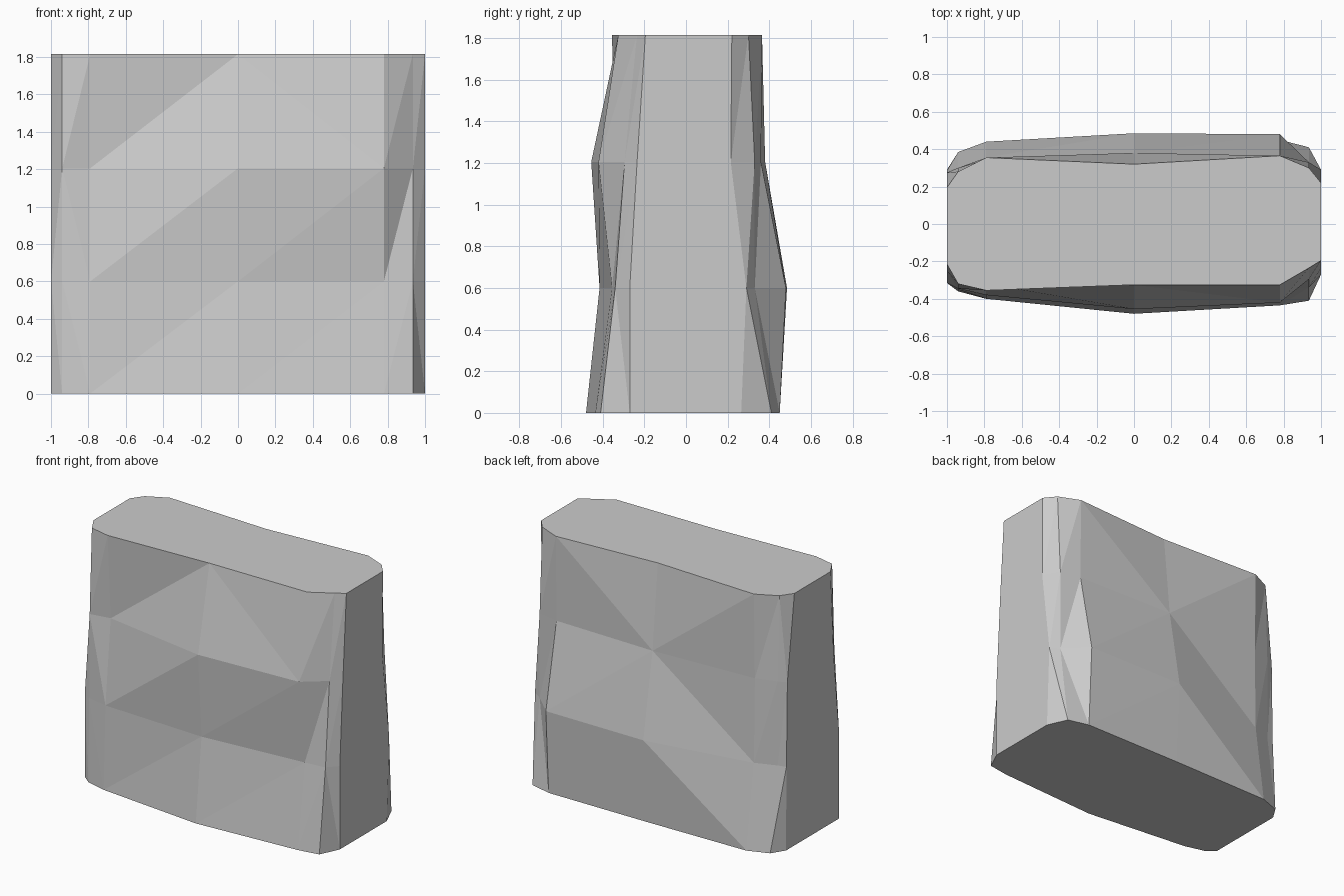
import bpy
import bmesh

cube = bpy.data.objects.get("Cube")
if cube:
    bpy.data.objects.remove(cube, do_unlink=True)

# Stone colour
stone = bpy.data.materials.new("stone_grey")
stone.use_nodes = True
colour = (0.6, 0.6, 0.6, 1)
stone.diffuse_color = colour
stone.node_tree.nodes["Principled BSDF"].inputs["Base Color"].default_value = colour

# Column positions, ring heights, and surface depth per ring (bottom to top)
columns = [-1, -.94, -.79, 0, .78, .935, 1]
heights = [0, .6, 1.205, 1.815]
front_depth = [
    [-.31, -.36, -.40, -.48, -.435, -.41, -.27],
    [-.315, -.35, -.38, -.415, -.355, -.34, -.27],
    [-.25, -.345, -.32, -.455, -.42, -.295, -.235],
    [-.215, -.32, -.355, -.325, -.325, -.235, -.195]]
back_depth = [
    [.29, .385, .44, .45, .45, .41, .265],
    [.285, .30, .355, .485, .48, .33, .29],
    [.275, .30, .345, .38, .36, .33, .215],
    [.195, .28, .355, .32, .365, .30, .22]]

# Crease direction of each panel, bottom row first: r rises with x, f falls
front_creases = ["ffrrrf", "rfrrrr", "rrrfrr"]
back_creases = ["ffrfrr", "ffrfff", "rffrff"]


def make_grid(bm, depths):
    return [[bm.verts.new((x, y, z)) for x, y in zip(columns, row)]
            for z, row in zip(heights, depths)]


def make_panels(bm, grid, creases):
    """Split every panel of a broad side along its crease."""
    for r, row in enumerate(creases):
        for c, way in enumerate(row):
            low_a, low_b = grid[r][c:c + 2]
            top_a, top_b = grid[r + 1][c:c + 2]
            if way == "r":
                triangles = (low_a, low_b, top_b), (low_a, top_b, top_a)
            else:
                triangles = (low_a, low_b, top_a), (low_b, top_b, top_a)
            for triangle in triangles:
                bm.faces.new(triangle)


bm = bmesh.new()
front = make_grid(bm, front_depth)
back = make_grid(bm, back_depth)

# Broad chiselled sides
make_panels(bm, front, front_creases)
make_panels(bm, back, back_creases)

# Flat narrow ends
for end in (0, -1):
    for r in range(len(heights) - 1):
        bm.faces.new((front[r][end], back[r][end],
                      back[r + 1][end], front[r + 1][end]))

# Flat top and base
for ring in (0, -1):
    bm.faces.new(front[ring] + back[ring][::-1])

bmesh.ops.recalc_face_normals(bm, faces=bm.faces)
mesh = bpy.data.meshes.new("stone_block")
bm.to_mesh(mesh)
bm.free()
mesh.materials.append(stone)
block = bpy.data.objects.new("stone_block", mesh)
bpy.context.collection.objects.link(block)
